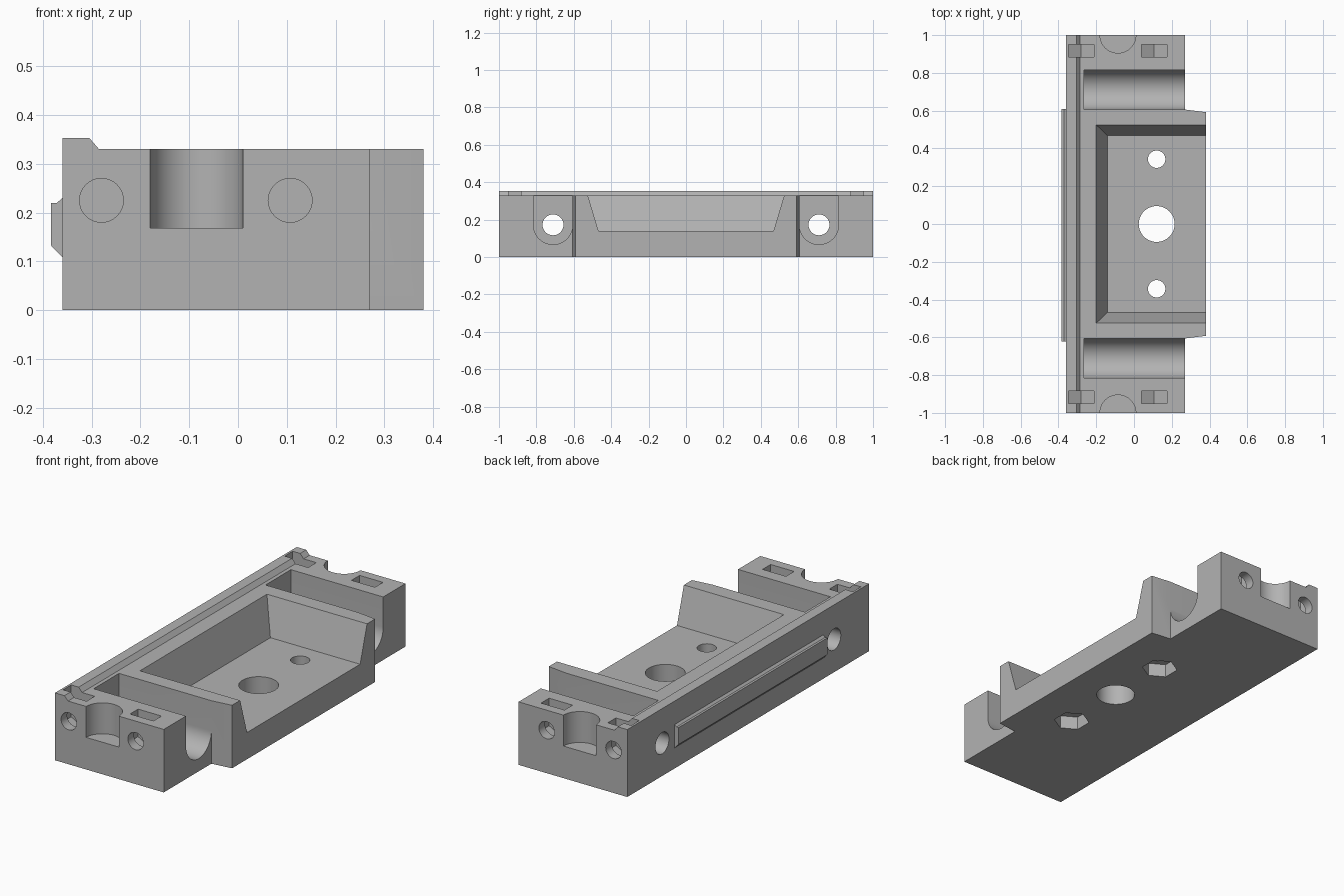
import bpy, bmesh, math
from mathutils import Matrix, Vector

cube = bpy.data.objects.get("Cube")
if cube:
    bpy.data.objects.remove(cube, do_unlink=True)

grey = bpy.data.materials.new("matte grey")
grey.use_nodes = True
grey.diffuse_color = (0.45, 0.45, 0.45, 1)
grey.node_tree.nodes["Principled BSDF"].inputs["Base Color"].default_value = grey.diffuse_color

# Plane axes and extrusion direction for each profile orientation
AXES = {"x": ((0, 1, 0), (0, 0, 1), (1, 0, 0)),
        "y": ((1, 0, 0), (0, 0, 1), (0, 1, 0)),
        "z": ((1, 0, 0), (0, 1, 0), (0, 0, 1))}


def prism(name, axis, points, start, end):
    """Extrude a 2D outline along an axis."""
    u, v, w = (Vector(a) for a in AXES[axis])
    bm = bmesh.new()
    face = bm.faces.new([bm.verts.new(u * a + v * b + w * start) for a, b in points])
    moved = bmesh.ops.extrude_face_region(bm, geom=[face])["geom"]
    bmesh.ops.translate(bm, vec=w * (end - start),
                        verts=[g for g in moved if isinstance(g, bmesh.types.BMVert)])
    bmesh.ops.recalc_face_normals(bm, faces=bm.faces)
    mesh = bpy.data.meshes.new(name)
    bm.to_mesh(mesh)
    bm.free()
    mesh.materials.append(grey)
    obj = bpy.data.objects.new(name, mesh)
    bpy.context.collection.objects.link(obj)
    return obj


def arc(cx, cy, r, n=48, start=0.0, sweep=math.tau):
    """Points on an arc; a full sweep gives a closed polygon."""
    count = n if sweep == math.tau else n + 1
    return [(cx + r * math.cos(start + sweep * i / n),
             cy + r * math.sin(start + sweep * i / n)) for i in range(count)]


def combine(target, tool, operation="DIFFERENCE"):
    """Apply a boolean and discard the tool."""
    tool.hide_render = True
    mod = target.modifiers.new(tool.name, "BOOLEAN")
    mod.operation = operation
    mod.solver = "EXACT"
    mod.object = tool
    bpy.ops.object.select_all(action="DESELECT")
    bpy.context.view_layer.objects.active = target
    target.select_set(True)
    bpy.ops.object.modifier_apply(modifier=mod.name)
    bpy.data.objects.remove(tool, do_unlink=True)


TOP, OVER = 0.33, 0.5

# Long body with the raised lip along its left-hand edge
body = prism("mount_body", "y", [(-0.36, 0), (0.27, 0), (0.27, TOP), (-0.285, TOP),
                                 (-0.305, 0.353), (-0.36, 0.353)], -1, 1)

# Central block that stands proud with slightly tapered sides
block = prism("centre_block", "z", [(0.1, -0.55), (0.27, -0.606), (0.38, -0.592),
                                    (0.38, 0.592), (0.27, 0.606), (0.1, 0.55)], 0, TOP)
combine(body, block, "UNION")

# Sloped pocket, open on one side
pocket = prism("pocket", "x", [(-0.468, 0.14), (0.468, 0.14), (0.525, TOP),
                               (0.576, OVER), (-0.576, OVER), (-0.525, TOP)], -0.2, 0.6)
for v in pocket.data.vertices:
    if v.co.x < 0:
        v.co.x = -0.14 - (v.co.z - 0.14) * 0.06 / 0.19
combine(body, pocket)

# Vertical holes, with hexagonal nut recesses under the small ones
combine(body, prism("centre_hole", "z", arc(0.12, 0, 0.095), -0.1, 0.2))

for s in (-1, 1):
    combine(body, prism("screw_hole", "z", arc(0.12, s * 0.343, 0.046, 32), -0.1, 0.2))
    combine(body, prism("nut_recess", "z", arc(0.12, s * 0.343, 0.088, 6, math.pi / 2), -0.1, 0.07))

    # Round-bottomed trough and the bore through its end wall
    y = s * 0.711
    outline = arc(y, 0.172, 0.105, 32, math.pi, math.pi) + [(y + 0.105, OVER), (y - 0.105, OVER)]
    combine(body, prism("trough", "x", outline, -0.265, 0.29))
    combine(body, prism("trough_bore", "x", arc(y, 0.172, 0.056, 32), -0.5, 0))

    # Half-round recess in the end face
    combine(body, prism("end_recess", "z", arc(-0.085, s, 0.095), 0.168, OVER))

    # End bolt holes meeting pointed nut slots dropped in from the top
    for x in (-0.28, 0.107):
        combine(body, prism("bolt_hole", "y", arc(x, 0.225, 0.045, 32), s * 0.875, s * 1.1))
        slot = [(x, 0.147), (x + 0.068, 0.186), (x + 0.068, OVER),
                (x - 0.068, OVER), (x - 0.068, 0.186)]
        combine(body, prism("nut_slot", "y", slot, s * 0.883, s * 0.95))

# Smooth bores and troughs, crisp edges elsewhere
bpy.ops.object.select_all(action="DESELECT")
body.select_set(True)
bpy.context.view_layer.objects.active = body
bpy.ops.object.shade_smooth_by_angle(angle=math.radians(25))

# Bevelled rail along the outer wall
prism("side_rail", "y", [(-0.36, 0.108), (-0.383, 0.132), (-0.383, 0.22),
                         (-0.371, 0.22), (-0.36, 0.23)], -0.622, 0.608)
